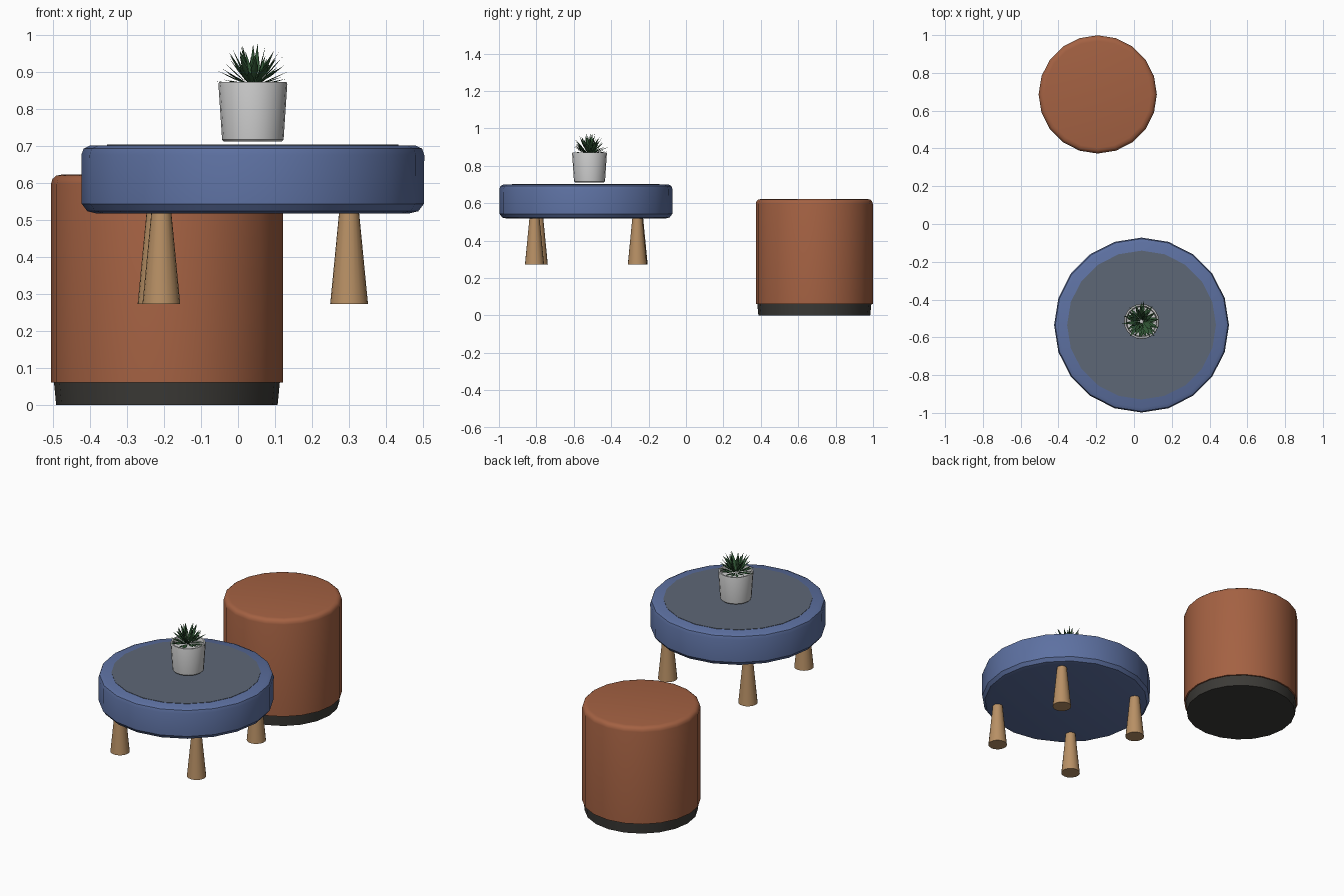
import bpy, bmesh, math, random
from mathutils import Vector

if "Cube" in bpy.data.objects:
    bpy.data.objects.remove(bpy.data.objects["Cube"])

random.seed(4)


def material(name, rgb):
    m = bpy.data.materials.new(name)
    m.diffuse_color = (*rgb, 1)
    m.use_nodes = True
    m.node_tree.nodes["Principled BSDF"].inputs["Base Color"].default_value = m.diffuse_color
    return m


def finish(name, bm, loc, mat):
    me = bpy.data.meshes.new(name)
    bm.to_mesh(me)
    bm.free()
    ob = bpy.data.objects.new(name, me)
    bpy.context.collection.objects.link(ob)
    ob.location = loc
    if mat:
        me.materials.append(mat)
    bpy.ops.object.select_all(action='DESELECT')
    ob.select_set(True)
    bpy.context.view_layer.objects.active = ob
    return ob


def lathe(name, profile, sides, x, y, mat=None, angle=35):
    """Closed turned form: rings from (radius, z) pairs, capped at both ends."""
    bm = bmesh.new()
    rings = [[bm.verts.new((r * math.cos(math.tau * i / sides),
                            r * math.sin(math.tau * i / sides), z))
              for i in range(sides)] for r, z in profile]
    for a, b in zip(rings, rings[1:]):
        for i in range(sides):
            j = (i + 1) % sides
            bm.faces.new((a[i], a[j], b[j], b[i]))
    bm.faces.new(rings[0][::-1])
    bm.faces.new(rings[-1])
    ob = finish(name, bm, (x, y, 0), mat)
    bpy.ops.object.shade_smooth_by_angle(angle=math.radians(angle))
    return ob


terracotta = material("terracotta fabric", (0.37, 0.12, 0.055))
dark = material("dark base", (0.045, 0.043, 0.038))
blue = material("blue fabric", (0.11, 0.165, 0.36))
slate = material("slate inlay", (0.11, 0.135, 0.18))
wood = material("wood", (0.48, 0.28, 0.13))
green = material("leaf green", (0.03, 0.09, 0.035))

# Tall round pouf at the back
PX, PY = -0.192, 0.686
lathe("pouf_base", [(0.299, 0), (0.305, 0.062)], 20, PX, PY, dark)
lathe("pouf_body", [(0.313, 0.061), (0.313, 0.596), (0.309, 0.61),
                    (0.299, 0.619), (0.283, 0.622)], 20, PX, PY, terracotta)

# Low round table with padded rim and inlaid top
TX, TY = 0.04, -0.535
lathe("table_body", [(0.422, 0.517), (0.447, 0.523), (0.462, 0.543),
                     (0.463, 0.675), (0.457, 0.692), (0.438, 0.701)],
      20, TX, TY, blue)
lathe("table_inlay", [(0.394, 0.69), (0.394, 0.703)], 20, TX, TY, slate)

# Tapered legs
for name, x, y in (("front_right_leg", 0.30, -0.81), ("front_left_leg", -0.207, -0.79),
                   ("back_right_leg", 0.30, -0.26), ("back_left_leg", -0.22, -0.256)):
    lathe(name, [(0.051, 0.273), (0.026, 0.53)], 20, x, y, wood)

# Hollow plant pot
GX, GY = 0.04, -0.516
lathe("plant_pot", [(0.078, 0.711), (0.083, 0.716), (0.093, 0.866), (0.091, 0.872),
                    (0.083, 0.872), (0.080, 0.866), (0.078, 0.845)], 20, GX, GY)

# Spiky rosette: rings of pointed, slightly folded leaves
bm = bmesh.new()


def leaf(turn, rise, length, width):
    out = Vector((math.cos(turn), math.sin(turn), 0))
    side = Vector((-out.y, out.x, 0))
    up = Vector((0, 0, 1))
    along = out * math.cos(rise) + up * math.sin(rise)
    fold = up * math.cos(rise) - out * math.sin(rise)
    base = out * 0.008 + up * 0.862
    mid = base + along * length * 0.55
    root = bm.verts.new(base)
    tip = bm.verts.new(base + along * length)
    keel = bm.verts.new(mid - fold * width * 0.3)
    left = bm.verts.new(mid + side * width)
    right = bm.verts.new(mid - side * width)
    for f in ((root, keel, left), (root, right, keel), (keel, tip, left),
              (right, tip, keel), (root, left, right), (left, tip, right)):
        bm.faces.new(f)


for count, rise, length in ((14, 10, 0.09), (14, 28, 0.10), (12, 45, 0.105),
                            (9, 62, 0.105), (5, 78, 0.108)):
    for i in range(count):
        leaf(math.tau * (i + random.uniform(-0.3, 0.3)) / count + rise,
             math.radians(rise + random.uniform(-7, 7)),
             length * random.uniform(0.85, 1.08), random.uniform(0.007, 0.011))
bmesh.ops.recalc_face_normals(bm, faces=bm.faces[:])
finish("plant_leaves", bm, (GX, GY, 0), green)
